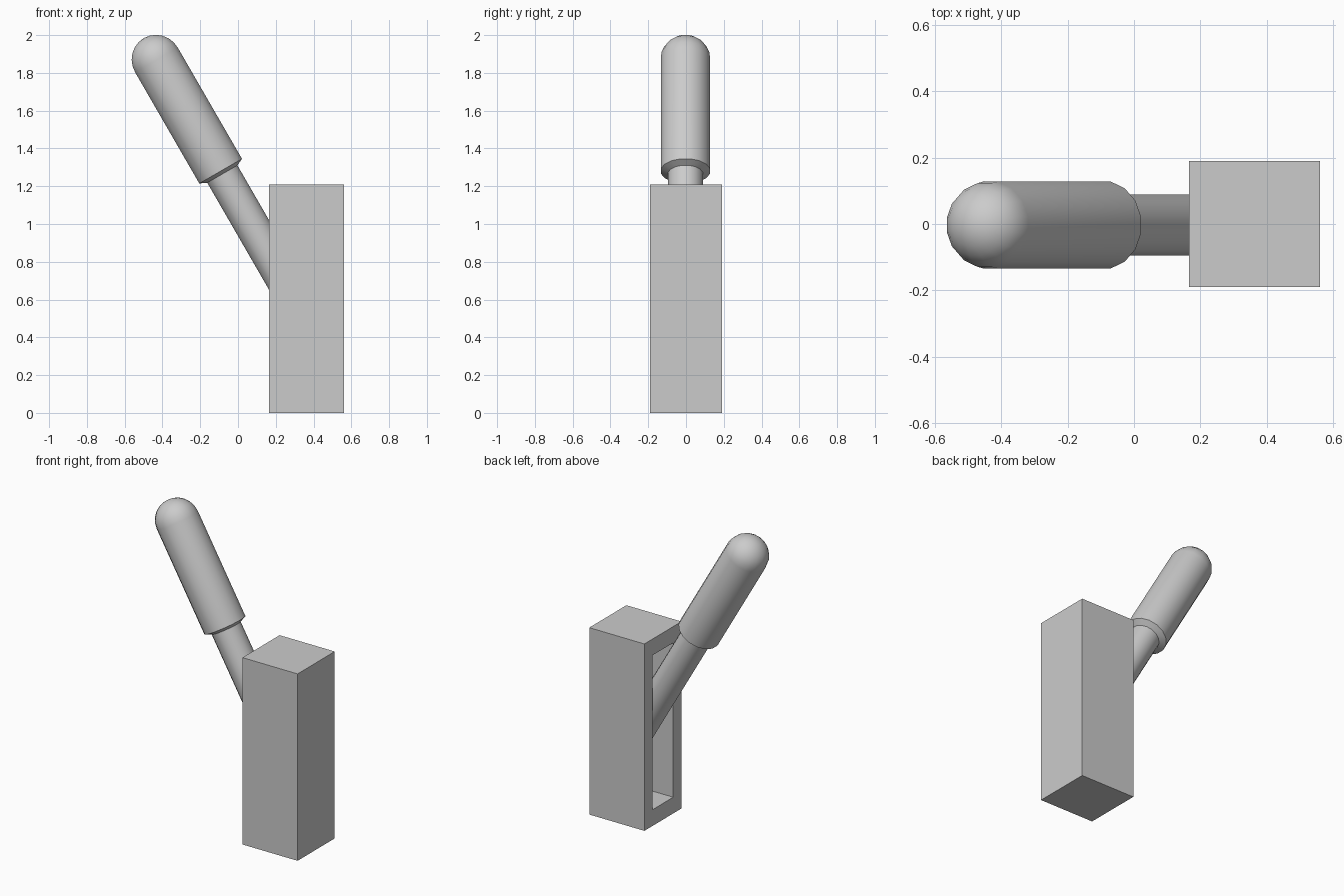
import bpy, bmesh, math
from mathutils import Matrix, Vector

if "Cube" in bpy.data.objects:
    bpy.data.objects.remove(bpy.data.objects["Cube"])

TILT = Matrix.Translation((-0.092, -0.003, 1.28)) @ Matrix.Rotation(math.radians(-30), 4, 'Y')
SIDES = 16


def finish(name, bm):
    bmesh.ops.recalc_face_normals(bm, faces=bm.faces)
    me = bpy.data.meshes.new(name)
    bm.to_mesh(me)
    bm.free()
    ob = bpy.data.objects.new(name, me)
    bpy.context.collection.objects.link(ob)
    return ob


def lathe(name, profile):
    """Revolve (radius, height) points about the tilted lever axis."""
    bm = bmesh.new()
    rings = []
    for r, h in profile:
        if r == 0:
            rings.append([bm.verts.new((0, 0, h))])
        else:
            rings.append([bm.verts.new((r * math.cos(a), r * math.sin(a), h))
                          for a in ((i + 0.5) * math.tau / SIDES for i in range(SIDES))])
    for a, b in zip(rings, rings[1:]):
        for i in range(SIDES):
            j = (i + 1) % SIDES
            quad = [a[i % len(a)], a[j % len(a)], b[j % len(b)], b[i % len(b)]]
            bm.faces.new(list(dict.fromkeys(quad)))
    bm.transform(TILT)
    ob = finish(name, bm)
    bpy.ops.object.select_all(action='DESELECT')
    ob.select_set(True)
    bpy.context.view_layer.objects.active = ob
    bpy.ops.object.shade_smooth_by_angle(angle=math.radians(35))
    return ob


# Housing: block with a recessed slot in its left face
bm = bmesh.new()
bmesh.ops.create_cube(bm, size=1, matrix=Matrix.Translation((0.3625, 0, 0.605))
                      @ Matrix.Diagonal((0.395, 0.38, 1.21, 1)))
bm.normal_update()
face = min(bm.faces, key=lambda f: f.normal.x)
bmesh.ops.inset_region(bm, faces=[face], thickness=0.085, use_even_offset=True)
for v in face.verts:
    v.co.z = 0.105 if v.co.z < 0.6 else 1.105
new = bmesh.ops.extrude_discrete_faces(bm, faces=[face])['faces']
bmesh.ops.translate(bm, verts=new[0].verts, vec=Vector((0.3, 0, 0)))
finish("slotted_housing", bm)

# Lever rod, running down into the slot
lathe("lever_rod", [(0, -1.0), (0.094, -1.0), (0.094, 0.05), (0, 0.05)])

# Handle grip with conical underside and domed tip
R = 0.133
dome = [(R * math.cos(a), 0.68 + R * math.sin(a))
        for a in (k * math.pi / 12 for k in range(6))]
lathe("handle_grip", [(0.094, -0.018), (R, 0)] + dome + [(0, 0.68 + R)])
